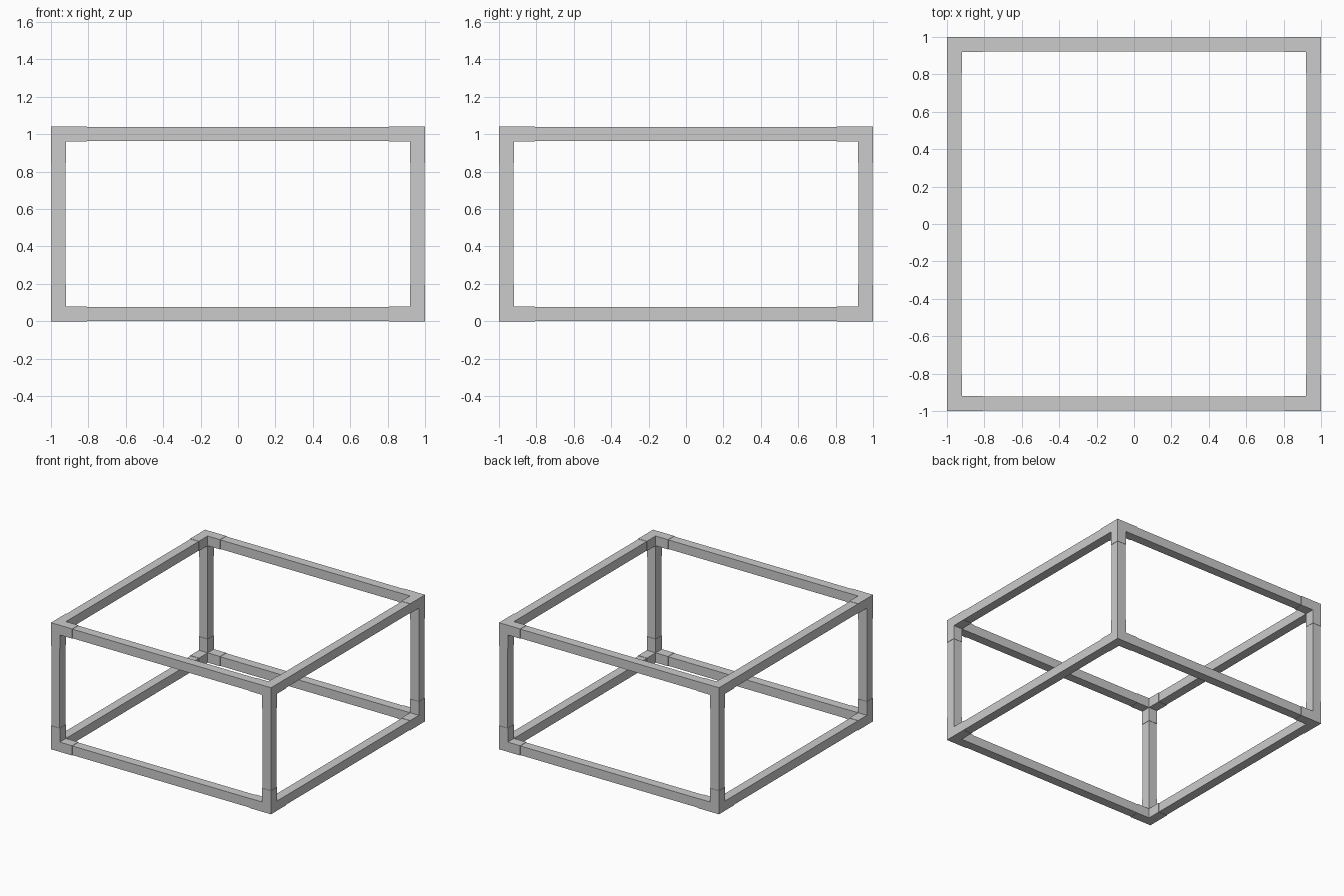
import bpy
from itertools import product
from mathutils import Vector

if "Cube" in bpy.data.objects:
    bpy.data.objects.remove(bpy.data.objects["Cube"])

HALF = (1.0, 1.0, 0.52)   # half size of the whole frame
T = 0.08                  # corner fitting thickness
BAR = 0.075               # bar thickness
ARM = 0.193               # length of a corner fitting arm


def box(name, center, size):
    bpy.ops.mesh.primitive_cube_add(size=1, location=center)
    ob = bpy.context.object
    ob.name = name
    ob.scale = size
    bpy.ops.object.transform_apply(location=False, rotation=False, scale=True)
    return ob


def place(axis, along, signs):
    """Point on a frame edge running along the axis."""
    p = Vector([s * (h - T / 2) for s, h in zip(signs, HALF)])
    p[axis] = along
    p.z += HALF[2]
    return p


# Twelve bars between the corners
for axis, label in enumerate(("width", "depth", "upright")):
    for signs in product((-1, 1), repeat=3):
        if signs[axis] < 0:
            continue
        size = [BAR] * 3
        size[axis] = 2 * (HALF[axis] - ARM) + 0.02
        box(label + "_bar", place(axis, 0, signs), size)

# Eight three-armed corner fittings, each one joined solid
for signs in product((-1, 1), repeat=3):
    arms = []
    for axis in range(3):
        size = [T] * 3
        size[axis] = ARM
        along = signs[axis] * (HALF[axis] - ARM / 2)
        arms.append(box("corner_fitting", place(axis, along, signs), size))
    for other in arms[1:]:
        mod = arms[0].modifiers.new("join", 'BOOLEAN')
        mod.operation = 'UNION'
        mod.solver = 'EXACT'
        mod.object = other
        bpy.ops.object.select_all(action='DESELECT')
        bpy.context.view_layer.objects.active = arms[0]
        arms[0].select_set(True)
        bpy.ops.object.modifier_apply(modifier=mod.name)
        bpy.data.objects.remove(other)
